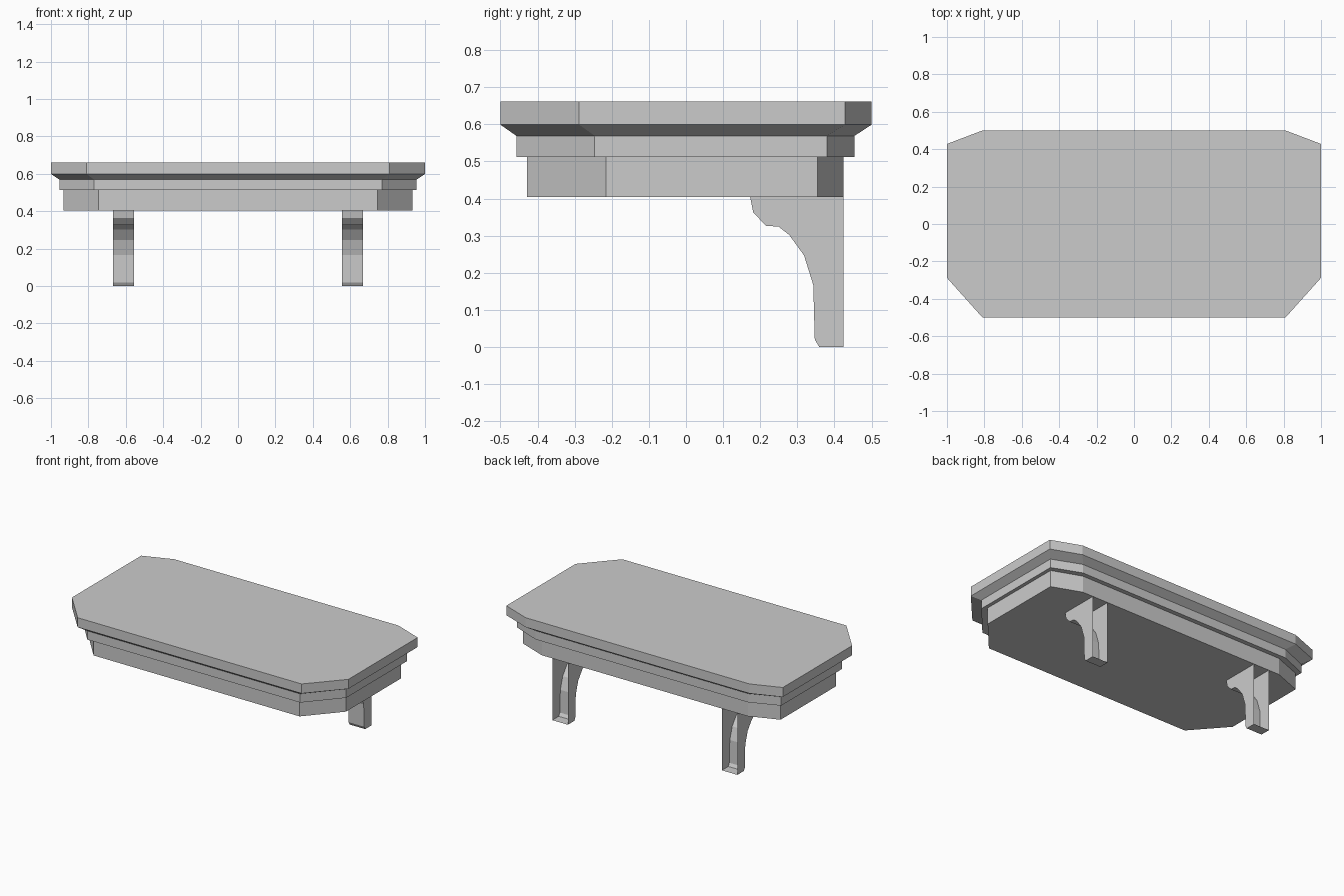
import bpy, bmesh

if "Cube" in bpy.data.objects:
    bpy.data.objects.remove(bpy.data.objects["Cube"])


def make_object(name, bm):
    bmesh.ops.recalc_face_normals(bm, faces=bm.faces)
    mesh = bpy.data.meshes.new(name)
    bm.to_mesh(mesh)
    bm.free()
    obj = bpy.data.objects.new(name, mesh)
    bpy.context.collection.objects.link(obj)
    return obj


def outline(x, x_cut, front, front_cut, back_cut, back):
    """Eight-sided shelf outline with unequal front and back corner cuts."""
    right = [(x_cut, front), (x, front_cut), (x, back_cut), (x_cut, back)]
    return right + [(-px, py) for px, py in reversed(right)]


def loft(name, layers):
    """Closed solid through a stack of (outline, z) layers."""
    bm = bmesh.new()
    rings = [[bm.verts.new((x, y, z)) for x, y in pts] for pts, z in layers]
    for a, b in zip(rings, rings[1:]):
        for i in range(len(a)):
            j = (i + 1) % len(a)
            bm.faces.new((a[i], a[j], b[j], b[i]))
    bm.faces.new(rings[0][::-1])
    bm.faces.new(rings[-1])
    return make_object(name, bm)


# Stepped shelf: apron, moulding, sloped cove and top slab
slab = outline(1.0, 0.81, -0.5, -0.288, 0.428, 0.5)
moulding = outline(0.955, 0.77, -0.457, -0.246, 0.38, 0.454)
apron = outline(0.932, 0.745, -0.428, -0.216, 0.354, 0.425)
loft("shelf", [(apron, 0.404), (apron, 0.512), (moulding, 0.512),
               (moulding, 0.569), (slab, 0.599), (slab, 0.661)])

# Curved bracket profile (y, z), from back top round the front to back bottom
PROFILE = [(0.425, 0.404), (0.173, 0.404), (0.181, 0.363), (0.216, 0.326),
           (0.249, 0.325), (0.278, 0.302), (0.318, 0.247), (0.343, 0.167),
           (0.347, 0.02), (0.359, 0.0), (0.425, 0.0)]


def bracket(name, x0, x1):
    """Hollow bracket: two cheeks and a curved front, open at back and top."""
    bm = bmesh.new()
    a, b = [[bm.verts.new((x, y, z)) for y, z in PROFILE] for x in (x0, x1)]
    for i in range(1, len(PROFILE) - 1):
        bm.faces.new((a[i], a[i + 1], b[i + 1], b[i]))
    bm.faces.new(a)
    bm.faces.new(b[::-1])
    make_object(name, bm)


bracket("left_bracket", -0.669, -0.557)
bracket("right_bracket", 0.557, 0.669)
